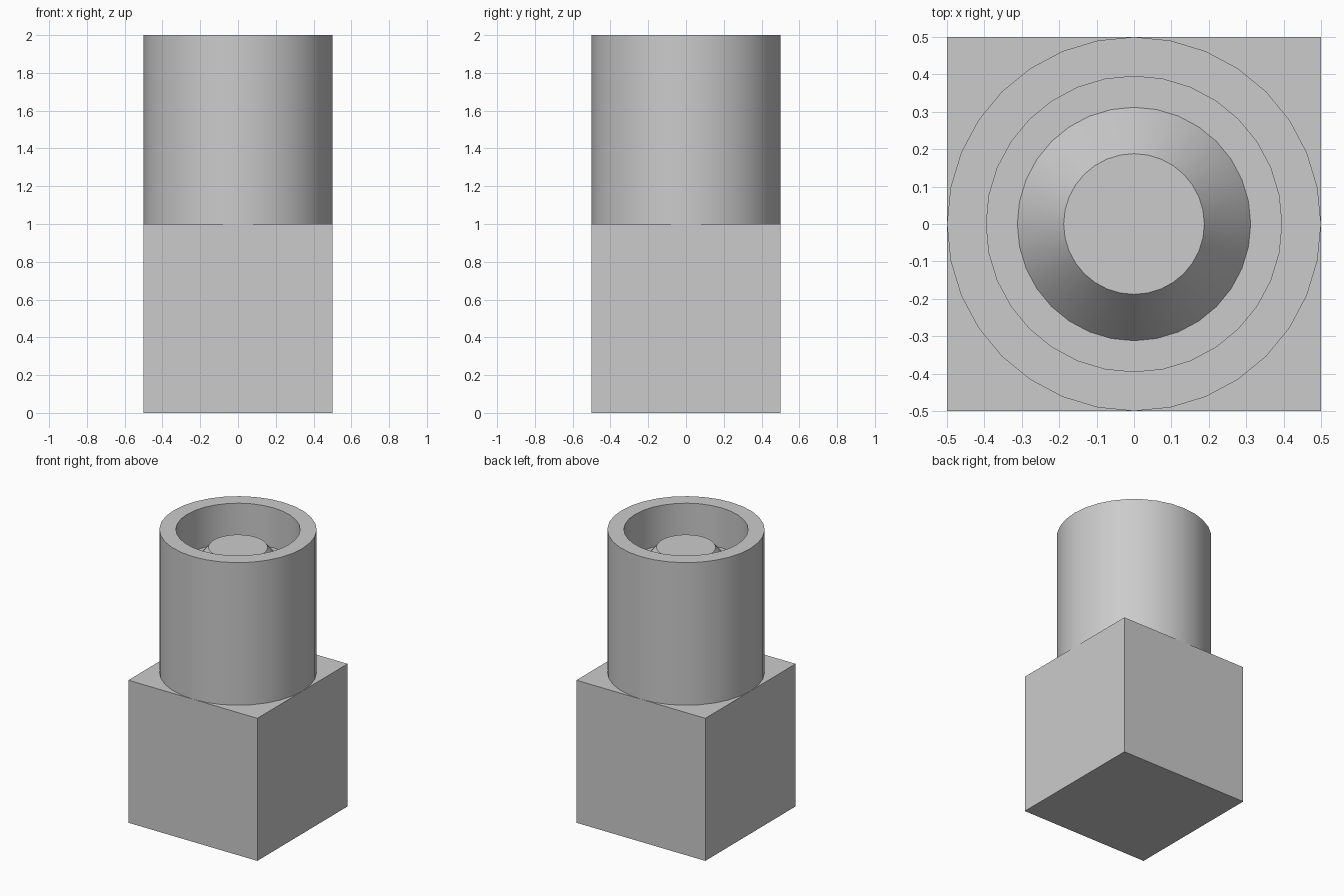
import bpy, bmesh, math

if "Cube" in bpy.data.objects:
    bpy.data.objects.remove(bpy.data.objects["Cube"])

SEGMENTS = 32
grey = bpy.data.materials.new("light grey")
grey.diffuse_color = (0.6, 0.6, 0.6, 1)
grey.use_nodes = True
grey.node_tree.nodes["Principled BSDF"].inputs["Base Color"].default_value = grey.diffuse_color


def make_object(name, bm):
    bmesh.ops.recalc_face_normals(bm, faces=bm.faces)
    mesh = bpy.data.meshes.new(name)
    bm.to_mesh(mesh)
    bm.free()
    mesh.materials.append(grey)
    obj = bpy.data.objects.new(name, mesh)
    bpy.context.collection.objects.link(obj)
    return obj


# Square base block
bm = bmesh.new()
bmesh.ops.create_cube(bm, size=1)
bmesh.ops.translate(bm, verts=bm.verts, vec=(0, 0, 0.5))
make_object("base_block", bm)

# Round cup with a tapered plug inside, as one turned (radius, height) profile
profile = [(0.5, 1.0), (0.5, 2.0), (0.395, 2.0),
           (0.395, 1.72), (0.312, 1.72), (0.188, 1.876)]
bm = bmesh.new()
rings = []
for radius, z in profile:
    angles = [2 * math.pi * i / SEGMENTS for i in range(SEGMENTS)]
    rings.append([bm.verts.new((radius * math.cos(a), radius * math.sin(a), z))
                  for a in angles])
for low, high in zip(rings, rings[1:]):
    for i in range(SEGMENTS):
        j = (i + 1) % SEGMENTS
        bm.faces.new((low[i], low[j], high[j], high[i]))
bm.faces.new(rings[0])    # underside
bm.faces.new(rings[-1])   # plug top
cup = make_object("round_cup_with_plug", bm)

# Smooth the round walls, keep the rims sharp
bpy.context.view_layer.objects.active = cup
cup.select_set(True)
bpy.ops.object.shade_smooth_by_angle(angle=math.radians(30))
